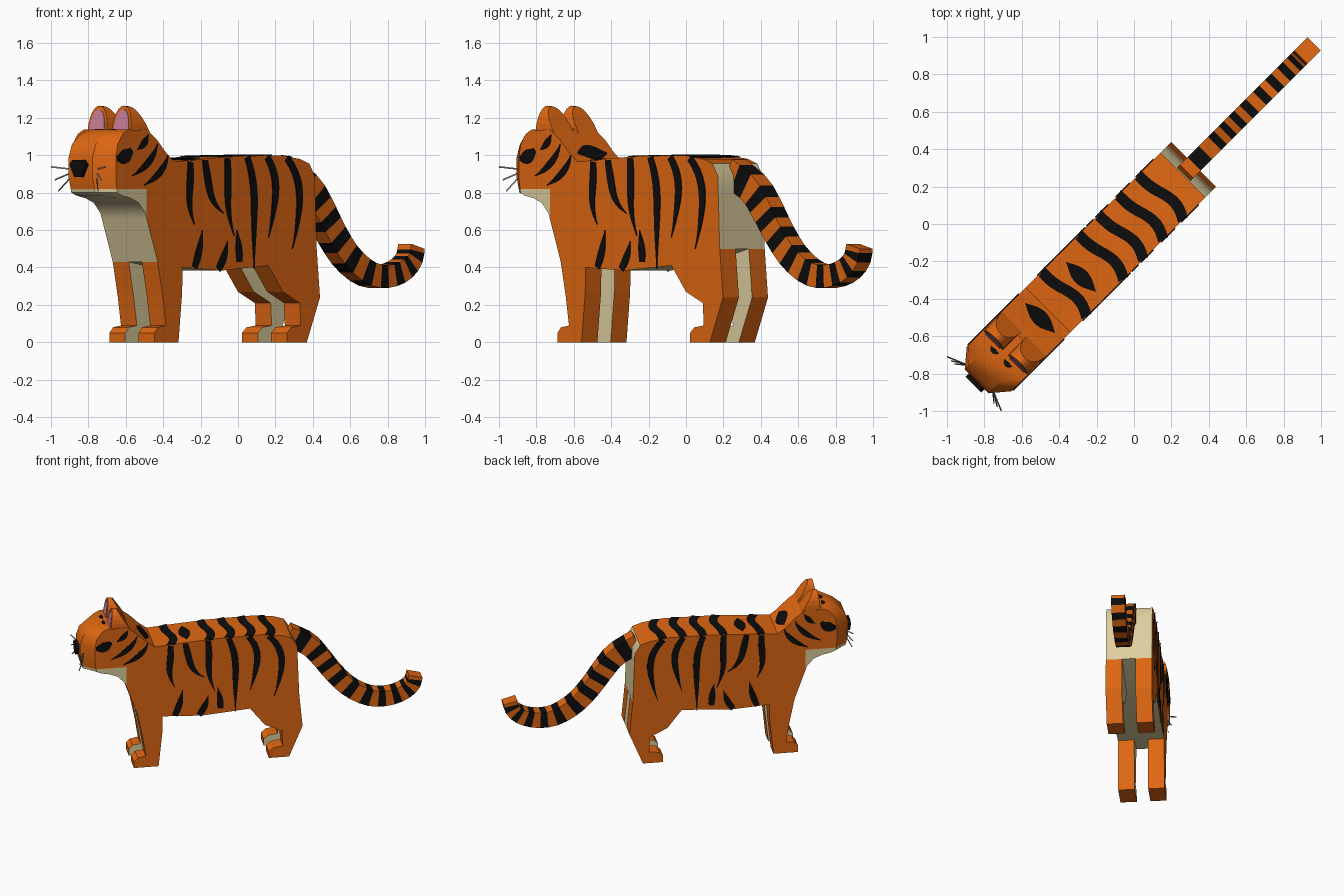
import bpy, bmesh, math
from mathutils import Matrix, Vector

cube = bpy.data.objects.get("Cube")
if cube:
    bpy.data.objects.remove(cube)


def material(name, rgb):
    m = bpy.data.materials.new(name)
    m.use_nodes = True
    m.diffuse_color = (*rgb, 1)
    m.node_tree.nodes["Principled BSDF"].inputs["Base Color"].default_value = (*rgb, 1)
    return m


ORANGE = material("orange fur", (0.74, 0.135, 0.006))
CREAM = material("cream fur", (0.73, 0.62, 0.34))
BLACK = material("black stripe", (0.004, 0.004, 0.004))
PINK = material("ear pink", (0.62, 0.22, 0.33))
GREY = material("whisker grey", (0.22, 0.22, 0.22))

# Local frame: u runs from nose to tail, v points to the animal's left, z up.
# The animal stands diagonally on the ground.
R = math.sqrt(0.5)
DIAGONAL = Matrix(((R, R, 0, 0), (R, -R, 0, 0), (0, 0, 1, 0), (0, 0, 0, 1)))


def loft(name, rings, mats, segment=None, paint=None, cuts=(), smooth=False):
    """Closed solid through matching rings of (u, v, z) points."""
    bm = bmesh.new()
    rows = [[bm.verts.new(p) for p in ring] for ring in rings]
    n = len(rows[0])
    for i, (a, b) in enumerate(zip(rows, rows[1:])):
        for j in range(n):
            k = (j + 1) % n
            f = bm.faces.new((a[j], a[k], b[k], b[j]))
            f.material_index = segment(i) if segment else 0
    bm.faces.new(rows[0])
    bm.faces.new(rows[-1])
    bmesh.ops.recalc_face_normals(bm, faces=bm.faces)
    if cuts:
        bmesh.ops.triangulate(bm, faces=[f for f in bm.faces if len(f.verts) > 4])
    for co, no in cuts:
        bmesh.ops.bisect_plane(bm, geom=bm.verts[:] + bm.edges[:] + bm.faces[:],
                               plane_co=co, plane_no=no)
    bm.normal_update()
    if paint:
        for f in bm.faces:
            f.material_index = paint(f.calc_center_median(), f.normal)
    bmesh.ops.transform(bm, matrix=DIAGONAL, verts=bm.verts)
    bmesh.ops.recalc_face_normals(bm, faces=bm.faces)
    mesh = bpy.data.meshes.new(name)
    bm.to_mesh(mesh)
    bm.free()
    for m in mats:
        mesh.materials.append(m)
    ob = bpy.data.objects.new(name, mesh)
    bpy.context.collection.objects.link(ob)
    if smooth:
        bpy.ops.object.select_all(action='DESELECT')
        ob.select_set(True)
        bpy.context.view_layer.objects.active = ob
        bpy.ops.object.shade_smooth_by_angle(angle=math.radians(32))
    return ob


SIDES = (("left", 1), ("right", -1))
HALF = 0.17

# Body, neck and head: one side profile, with the face narrowing to a muzzle
BACK = [(-0.86, 1.14), (-0.78, 1.08), (-0.71, 1.01), (-0.65, 0.965), (-0.45, 0.98),
        (-0.2, 0.995), (0.15, 1.0), (0.3, 0.98), (0.37, 0.955)]
HEAD = [(-0.87, 0.69), (-0.92, 0.745), (-1.0, 0.77), (-1.12, 0.785), (-1.17, 0.8),
        (-1.19, 0.88), (-1.19, 0.99), (-1.165, 1.06), (-1.1, 1.115), (-1.03, 1.137),
        (-0.93, 1.135)]
BELLY = [(0.41, 0.89), (0.425, 0.5), (0.06, 0.41), (-0.3, 0.383), (-0.59, 0.4), (-0.777, 0.43)]


def body_ring(v, squash):
    return [(u if u > -0.95 else -0.95 + (u + 0.95) * squash, v, z)
            for u, z in HEAD + BACK + BELLY]


def body_paint(c, n):
    if abs(n.y) > 0.8:
        return int(c.z < 0.82 and c.x < -0.86)
    return int(c.z < 0.82 or n.x > 0.8)


loft("body", [body_ring(-HALF, 0.6), body_ring(-0.09, 1), body_ring(0.09, 1), body_ring(HALF, 0.6)],
     [ORANGE, CREAM], paint=body_paint, smooth=True,
     cuts=[((0, 0, 0.82), (0, 0, 1)), ((-0.86, 0, 0), (1, 0, 0))])

# Legs: orange outside, cream on the inner faces
LEGS = {
    "front_leg": [(-0.777, 0.43), (-0.74, 0.25), (-0.715, 0.09), (-0.775, 0.08), (-0.803, 0.05),
                  (-0.803, 0), (-0.62, 0), (-0.592, 0.27), (-0.59, 0.4)],
    "hind_leg": [(0.06, 0.41), (0.17, 0.27), (0.297, 0.21), (0.304, 0.09), (0.234, 0.08),
                 (0.2, 0.05), (0.2, 0), (0.35, 0), (0.45, 0.24), (0.425, 0.5)],
}
for name, prof in LEGS.items():
    for side, s in SIDES:
        loft(f"{side}_{name}", [[(u, s * v, z) for u, z in prof] for v in (0.05, HALF)],
             [ORANGE, CREAM], paint=lambda c, n, s=s: int(n.y * s < -0.8))

# Tail: banded square tube along a smooth path
PATH = [Vector(p) for p in ((0.36, 0.91), (0.52, 0.82), (0.62, 0.7), (0.71, 0.575), (0.82, 0.455),
                            (0.96, 0.37), (1.09, 0.352), (1.21, 0.38), (1.29, 0.44), (1.312, 0.513))]


def along(t):
    i = min(int(t), len(PATH) - 2)
    f = t - i
    p0, p1, p2, p3 = (PATH[max(0, min(len(PATH) - 1, i + k))] for k in (-1, 0, 1, 2))
    return (2 * p1 + (p2 - p0) * f + (2 * p0 - 5 * p1 + 4 * p2 - p3) * f * f
            + (3 * p1 - p0 - 3 * p2 + p3) * f ** 3) / 2


BANDS = 21
tail = []
for i in range(BANDS + 1):
    t = i / BANDS * (len(PATH) - 1)
    p = along(t)
    d = (along(min(t + 0.05, len(PATH) - 1)) - along(max(t - 0.05, 0))).normalized()
    h = 0.078 - 0.026 * i / BANDS
    tail.append([(p.x - d.y * h * a, b * 0.05, p.y + d.x * h * a)
                 for a, b in ((1, 1), (1, -1), (-1, -1), (-1, 1))])
loft("tail", tail, [ORANGE, BLACK], segment=lambda i: i % 2)


# Ears: arched wedges with a pink lining
def arch(s, width, height, front, lean):
    ring = []
    for k in range(13):
        a = math.pi * k / 12
        rise = math.sin(a) ** 0.8
        ring.append((front + lean * rise, s * (0.092 + width * math.cos(a)), 1.12 + height * rise))
    return ring


for side, s in SIDES:
    loft(f"{side}_ear", [arch(s, 0.072, 0.145, -0.975, 0.02), arch(s, 0.074, 0.142, -0.83, -0.09)],
         [ORANGE])
    loft(f"{side}_ear_lining", [arch(s, 0.056, 0.125, -0.98, 0.02), arch(s, 0.056, 0.125, -0.973, 0.02)],
         [PINK])

# Nose
NOSE = [(-0.06, 0.95), (-0.04, 0.975), (0.04, 0.975), (0.06, 0.95), (0.025, 0.885), (-0.025, 0.885)]
loft("nose", [[(u, v, z) for v, z in NOSE] for u in (-1.215, -1.16)], [BLACK])

# Whiskers
for side, s in SIDES:
    for k, (z0, z1, reach) in enumerate(((0.925, 0.938, 0.205), (0.91, 0.87, 0.175), (0.895, 0.81, 0.15))):
        ends = ((-1.16, 0.09, z0), (-1.208, reach, z1))
        loft(f"{side}_whisker_{k}", [[(u + 0.004 * a, s * v, z + 0.004 * b)
             for a, b in ((1, -1), (0, 1), (-1, -1))] for u, v, z in ends], [GREY])


# Markings: thin plates shaped as ribbons along a three point curve
def ribbon(p0, p1, p2, shape, wave=0.0):
    p0, p1, p2 = Vector(p0), Vector(p1), Vector(p2)
    one, two = [], []
    for k in range(13):
        t = k / 12
        p = p0 * (1 - t) ** 2 + p1 * 2 * t * (1 - t) + p2 * t * t
        d = (p1 - p0).lerp(p2 - p1, t).normalized()
        n = Vector((-d.y, d.x))
        p = p + n * wave * math.sin(2 * math.pi * t)
        w = max(shape(t), 0.002)
        one.append(p + n * w)
        two.append(p - n * w)
    return one + two[::-1]


def side_mark(name, outline):
    for side, s in SIDES:
        loft(f"{side}_{name}", [[(p.x, s * v, p.y) for p in outline]
                                for v in (HALF - 0.004, HALF + 0.004)], [BLACK])


def top_z(u):
    for (a, za), (b, zb) in zip(BACK, BACK[1:]):
        if u <= b:
            return za + (zb - za) * (u - a) / (b - a)
    return BACK[-1][1]


def top_mark(name, outline):
    loft(name, [[(p.x, p.y, top_z(p.x) + h) for p in outline] for h in (-0.004, 0.004)], [BLACK])


def lens(w):
    return lambda t: w * math.sin(math.pi * t)


def spike(w):
    return lambda t: w * (1 - t ** 3) * (0.75 + 0.25 * math.sin(math.pi * t))


NECK = [((-0.85, 1.11), (-0.87, 1.06), (-0.93, 1.03)), ((-0.78, 1.06), (-0.82, 0.95), (-0.97, 0.89)),
        ((-0.7, 1.0), (-0.73, 0.9), (-0.88, 0.84))]
FLANK = [((-0.53, 0.965), (-0.56, 0.8), (-0.5, 0.63)), ((-0.42, 0.975), (-0.42, 0.8), (-0.28, 0.69)),
         ((-0.25, 0.985), (-0.27, 0.8), (-0.2, 0.57)), ((-0.1, 0.99), (-0.02, 0.75), (-0.05, 0.395)),
         ((0.05, 0.99), (0.17, 0.8), (0.06, 0.56)), ((0.2, 0.985), (0.37, 0.78), (0.24, 0.5))]
BELLY_MARKS = [((-0.5, 0.4), (-0.46, 0.48), (-0.44, 0.6)), ((-0.32, 0.39), (-0.27, 0.45), (-0.25, 0.54)),
               ((-0.16, 0.43), (-0.16, 0.5), (-0.18, 0.6))]
for k, pts in enumerate(NECK):
    side_mark(f"neck_stripe_{k}", ribbon(*pts, lens(0.02)))
for k, pts in enumerate(FLANK):
    side_mark(f"flank_stripe_{k}", ribbon(*pts, spike(0.027), 0.008))
for k, pts in enumerate(BELLY_MARKS):
    side_mark(f"belly_stripe_{k}", ribbon(*pts, spike(0.026)))
side_mark("eye", ribbon((-1.085, 0.985), (-1.02, 0.98), (-0.975, 1.03), lambda t: 0.012 + 0.026 * math.sin(math.pi * t)))

for k, u in enumerate((-0.53, -0.25, -0.1, 0.05, 0.2)):
    top_mark(f"back_stripe_{k}", ribbon((u, -HALF), (u + 0.05, 0), (u, HALF), lambda t: 0.03, 0.015))
for k, u in enumerate((-0.71, -0.4)):
    top_mark(f"back_spot_{k}", ribbon((u, -0.11), (u, 0), (u, 0.11), lens(0.042)))

# Forehead dashes
for side, s in SIDES:
    dash = ribbon((-1.0, s * 0.02), (-1.02, s * 0.05), (-1.0, s * 0.08), lens(0.014))
    loft(f"{side}_forehead_mark", [[(p.x, p.y, z) for p in dash] for z in (1.134, 1.141)], [BLACK])
